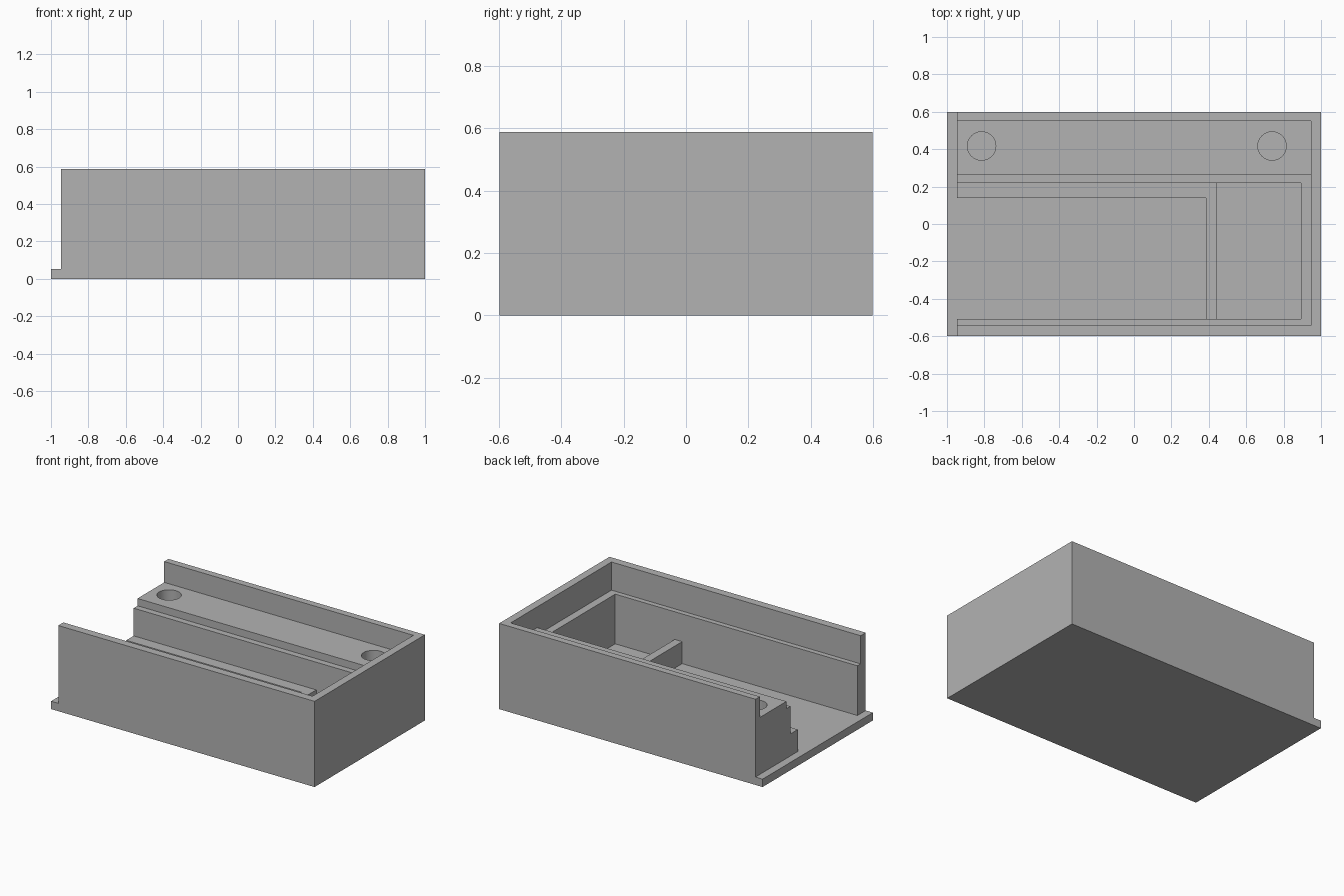
import bpy

# Remove the default cube
default = bpy.data.objects.get("Cube")
if default:
    bpy.data.objects.remove(default, do_unlink=True)

# Single grey plastic
grey = bpy.data.materials.new("grey_plastic")
grey.use_nodes = True
colour = (0.45, 0.45, 0.45, 1)
grey.diffuse_color = colour
grey.node_tree.nodes["Principled BSDF"].inputs["Base Color"].default_value = colour

# Main levels and limits
HALF_Y = 0.598
TOP, FLOOR, SHELF, LEDGE, RIB = 0.588, 0.054, 0.445, 0.395, 0.205
OPEN = -1.2          # cutters run out through the open end
ABOVE = 1.0          # and out through the top


def box(name, x, y, z):
    """Box spanning the given (low, high) ranges."""
    mid = [(a + b) / 2 for a, b in (x, y, z)]
    bpy.ops.mesh.primitive_cube_add(size=1, location=mid)
    obj = bpy.context.object
    obj.name = name
    obj.scale = [b - a for a, b in (x, y, z)]
    bpy.ops.object.transform_apply(location=True, rotation=True, scale=True)
    return obj


def carve(body, cutter):
    """Subtract the cutter from the body and discard it."""
    cutter.hide_render = True
    mod = body.modifiers.new(cutter.name, 'BOOLEAN')
    mod.operation = 'DIFFERENCE'
    mod.solver = 'EXACT'
    mod.object = cutter
    bpy.context.view_layer.objects.active = body
    bpy.ops.object.modifier_apply(modifier=mod.name)
    bpy.data.objects.remove(cutter, do_unlink=True)


tray = box("tray_body", (-1, 1), (-HALF_Y, HALF_Y), (0, TOP))
tray.data.materials.append(grey)

# Nested pockets, from the rim down to the floor
pockets = [
    ("end_lip", (OPEN, -0.946), (-1, 1), FLOOR),
    ("rim_pocket", (OPEN, 0.946), (-0.543, 0.551), SHELF),
    ("ledge_pocket", (OPEN, 0.946), (-0.543, 0.262), LEDGE),
    ("rib_pocket", (OPEN, 0.893), (-0.508, 0.219), RIB),
    ("large_bay", (OPEN, 0.385), (-0.508, 0.139), FLOOR),
    ("small_bay", (0.441, 0.893), (-0.508, 0.219), FLOOR),
]
for name, x, y, bottom in pockets:
    carve(tray, box(name, x, y, (bottom, ABOVE)))

# Round holes in the back shelf
for x in (-0.815, 0.738):
    bpy.ops.mesh.primitive_cylinder_add(
        vertices=48, radius=0.076, depth=ABOVE - FLOOR,
        location=(x, 0.417, (ABOVE + FLOOR) / 2))
    hole = bpy.context.object
    hole.name = "shelf_hole"
    carve(tray, hole)

# Smooth hole walls, crisp edges elsewhere
bpy.ops.object.select_all(action='DESELECT')
tray.select_set(True)
bpy.context.view_layer.objects.active = tray
bpy.ops.object.shade_smooth_by_angle()
